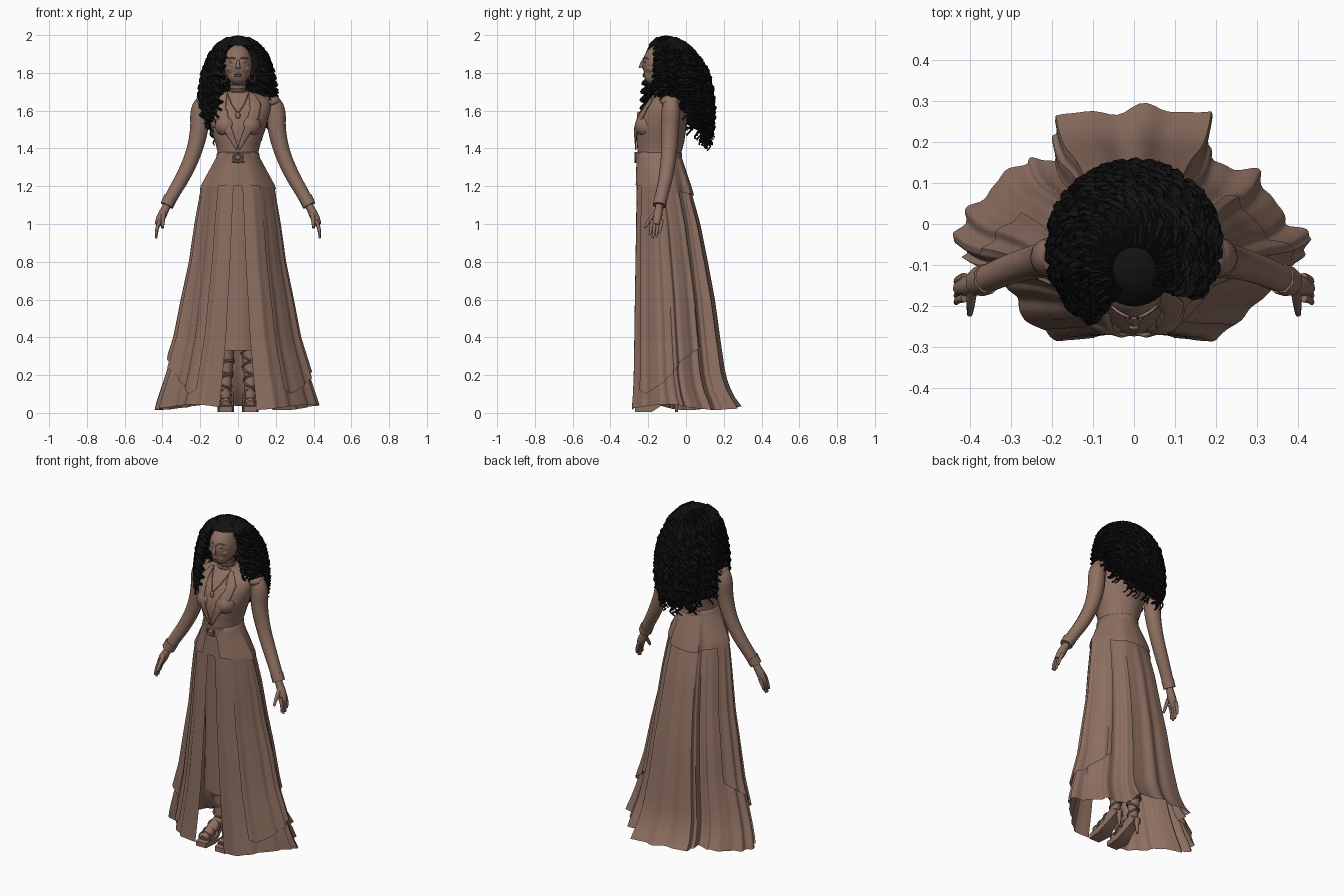
import bpy, bmesh, math, random
from mathutils import Vector

random.seed(4)
if "Cube" in bpy.data.objects:
    bpy.data.objects.remove(bpy.data.objects["Cube"], do_unlink=True)


def material(name, rgb):
    m = bpy.data.materials.new(name)
    m.use_nodes = True
    m.diffuse_color = (*rgb, 1)
    m.node_tree.nodes["Principled BSDF"].inputs["Base Color"].default_value = (*rgb, 1)
    return m


BROWN = material("warm brown", (0.27, 0.16, 0.12))
BLACK = material("soft black", (0.006, 0.006, 0.006))


def finish(ob, mat=BROWN):
    ob.data.materials.clear()
    ob.data.materials.append(mat)
    bpy.ops.object.select_all(action="DESELECT")
    ob.select_set(True)
    bpy.context.view_layer.objects.active = ob
    if ob.type == "CURVE":
        bpy.ops.object.convert(target="MESH")
        ob = bpy.context.object
    bpy.ops.object.shade_smooth_by_angle(angle=math.radians(50))
    return ob


def loft(name, rows, closed=False, mat=BROWN, caps=False):
    """Skin rows of points with quads."""
    bm = bmesh.new()
    grid = [[bm.verts.new(p) for p in row] for row in rows]
    n = len(rows[0])
    for a, b in zip(grid, grid[1:]):
        for i in range(n if closed else n - 1):
            k = (i + 1) % n
            bm.faces.new((a[i], a[k], b[k], b[i]))
    if caps:
        bm.faces.new(grid[0])
        bm.faces.new(grid[-1])
    bmesh.ops.recalc_face_normals(bm, faces=bm.faces)
    me = bpy.data.meshes.new(name)
    bm.to_mesh(me)
    bm.free()
    ob = bpy.data.objects.new(name, me)
    bpy.context.collection.objects.link(ob)
    return finish(ob, mat)


def tubes(name, paths, mat=BROWN, res=2, kind="NURBS"):
    """Round tubes; each path is a list of (x, y, z, radius)."""
    cu = bpy.data.curves.new(name, "CURVE")
    cu.dimensions, cu.bevel_depth, cu.bevel_resolution = "3D", 1, res
    cu.use_fill_caps, cu.resolution_u = True, 6
    for path in paths:
        sp = cu.splines.new(kind)
        sp.points.add(len(path) - 1)
        for p, (x, y, z, r) in zip(sp.points, path):
            p.co, p.radius = (x, y, z, 1), r
        if kind == "NURBS":
            sp.order_u, sp.use_endpoint_u = min(3, len(path)), True
    ob = bpy.data.objects.new(name, cu)
    bpy.context.collection.objects.link(ob)
    return finish(ob, mat)


def ball(name, loc, size, mat=BROWN, seg=24):
    bpy.ops.mesh.primitive_uv_sphere_add(segments=seg, ring_count=seg // 2, location=loc)
    ob = bpy.context.object
    ob.name, ob.scale = name, size
    bpy.ops.object.transform_apply(location=True, rotation=False, scale=True)
    return finish(ob, mat)


def ring(name, loc, major, minor, tilt=(0, 0, 0), scale=(1, 1, 1)):
    bpy.ops.mesh.primitive_torus_add(location=loc, rotation=tilt, major_radius=major,
                                     minor_radius=minor, major_segments=28, minor_segments=6)
    ob = bpy.context.object
    ob.name, ob.scale = name, scale
    return finish(ob)


def table(x, pairs):
    for (a, va), (b, vb) in zip(pairs, pairs[1:]):
        if x <= b:
            return va + (vb - va) * max(0, (x - a) / (b - a))
    return pairs[-1][1]


def ellipse(z, w, front, back, n=32):
    c, d = (front + back) / 2, (back - front) / 2
    return [(w * math.sin(math.tau * i / n), c - d * math.cos(math.tau * i / n), z) for i in range(n)]


# Jacket body, belt and buckle
torso = loft("jacket_body", [ellipse(*r) for r in (
    (1.2, .17, -.26, 0), (1.3, .12, -.26, -.02), (1.36, .103, -.255, -.03), (1.43, .12, -.26, -.01),
    (1.5, .145, -.268, 0), (1.56, .16, -.255, .005), (1.62, .175, -.22, 0), (1.66, .17, -.185, -.015),
    (1.685, .12, -.165, -.03), (1.705, .06, -.15, -.04))], True, caps=True)
loft("belt", [ellipse(z, w, -.262 - e, -.026 + e) for z, w, e in (
    (1.325, .112, 0), (1.33, .119, .006), (1.375, .112, .006), (1.38, .104, 0))], True)
ring("belt_buckle", (0, -.268, 1.352), .024, .006, (math.pi / 2, 0, 0))
ball("buckle_centre", (0, -.266, 1.352), (.014, .008, .014), seg=12)

# Skirt panels: waist oval blended into an irregular hem with a train and a front slit
HEM = [(-.1, -.28), (-.19, -.29), (-.27, -.23), (-.33, -.13), (-.42, -.08), (-.45, -.02), (-.38, .07),
       (-.28, .16), (-.2, .17), (-.2, .28), (0, .297), (.19, .28), (.19, .16), (.31, .13), (.37, .02),
       (.45, -.03), (.4, -.1), (.3, -.2), (.2, -.29), (.1, -.28)]
WIDE = [(.03, 1), (.2, .83), (.4, .65), (.6, .54), (.8, .42), (1, .34), (1.2, .24), (1.28, .12), (1.36, 0)]
DEEP = [(.03, 1), (.1, .84), (.2, .73), (.4, .64), (.6, .56), (.8, .45), (1, .33), (1.2, .16), (1.36, 0)]


def skirt_point(u, z, grow):
    f = u * (len(HEM) - 1)
    i = min(int(f), len(HEM) - 2)
    h = Vector(HEM[i]).lerp(Vector(HEM[i + 1]), f - i)
    a = math.atan2(h.x, -.14 - h.y)
    low = math.atan2(.1, .14)
    a = math.copysign(max(0, abs(a) - low) * math.pi / (math.pi - low), a)
    wx, wy = .105 * math.sin(a), -.145 - .115 * math.cos(a)
    fx, fy = table(z, WIDE), table(z, DEEP)
    pleat = math.sin(math.tau * 21 * u) + .5 * math.sin(math.tau * 34 * u + 1)
    k = grow + .035 * min(fx, .6) * pleat * (0.3 if z > 1.15 else 1) * min(1, 8 * u, 8 * (1 - u))
    return ((wx + (h.x - wx) * fx) * k, -.14 + (wy + (h.y - wy) * fy + .14) * min(k, 1.04), z)


def panel(name, u0, u1, top, hem, grow, cols=200, rows=28):
    us = [u0 + (u1 - u0) * i / cols for i in range(cols + 1)]
    return loft(name, [[skirt_point(u, top + (hem(u) - top) * j / rows, grow) for u in us]
                       for j in range(rows + 1)])


panel("long_skirt", 0, 1, 1.36, lambda u: .03 + .015 * math.sin(17 * u), .98)
panel("jacket_peplum", .03, .97, 1.36, lambda u: 1.15 + .06 * abs(2 * u - 1), 1.06, 100, 8)
panel("right_flap", .08, .33, 1.2, lambda u: .1 + 1.3 * abs(u - .1), 1.04, 60)
panel("left_flap", .67, .92, 1.2, lambda u: .1 + 1.1 * abs(.9 - u), 1.03, 60)
loft("inner_skirt", [ellipse(z, w, -.225, back) for z, w, back in (
    (1.2, .13, -.03), (.8, .12, -.01), (.33, .13, .0))], True)

# Neck, head and face
tubes("neck", [[(0, -.095, 1.66, .05), (0, -.105, 1.72, .04), (0, -.125, 1.8, .042)]])
ball("head", (0, -.14, 1.845), (.075, .09, .105))
ball("jaw", (0, -.165, 1.79), (.054, .058, .055))
tubes("nose", [[(0, -.226, 1.868, .007), (0, -.236, 1.845, .01), (0, -.238, 1.825, .013)]])
for z, w in ((1.793, .022), (1.783, .019)):
    ball("lip", (0, -.22, z), (w, .01, .006), seg=12)
for s in (1, -1):
    ball("eye", (s * .031, -.213, 1.857), (.014, .009, .007), seg=12)
    tubes("brow", [[(s * .013, -.226, 1.876, .004), (s * .035, -.219, 1.884, .005), (s * .055, -.2, 1.874, .003)]])
    ball("cheek", (s * .038, -.185, 1.825), (.028, .028, .024), seg=16)
    ring("hoop_earring", (s * .075, -.13, 1.775), .022, .004, (math.pi / 2, 0, s * .8))

# Necklaces and lapels
for z, r in ((1.715, .045), (1.735, .043), (1.7, .052)):
    ring("choker", (0, -.108, z), r, .004)
tubes("pendant_chain", [[(s * .055, -.16, 1.69, .003), (s * .035, -.215, 1.63, .003), (0, -.25, 1.585, .003)]
                        for s in (1, -1)])
ball("pendant", (0, -.252, 1.575), (.013, .008, .02), seg=12)
INNER = [(.055, -.13, 1.7), (.062, -.18, 1.64), (.05, -.23, 1.56), (.025, -.26, 1.48), (0, -.27, 1.4)]
OUTER = [(.075, -.13, 1.695), (.125, -.18, 1.64), (.12, -.22, 1.575), (.07, -.25, 1.48), (.012, -.27, 1.39)]
for s in (1, -1):
    ball("bust", (s * .062, -.205, 1.52), (.062, .066, .06))
    rows = []
    for j in range(17):
        f = min(j / 4, 3.999)
        i = int(f)
        a, b = (Vector(e[i]).lerp(Vector(e[i + 1]), f - i) for e in (INNER, OUTER))
        rows.append([Vector((s * p.x, p.y - .02, p.z)) for p in (a.lerp(b, q / 5) for q in range(6))])
    lapel = loft("lapel", rows)
    wrap = lapel.modifiers.new("fit", "SHRINKWRAP")
    wrap.target, wrap.offset = torso, .012
    lapel.modifiers.new("thick", "SOLIDIFY").thickness = .006

    # Arms, cuffs and hands
    tubes("sleeve", [[(s * x, y, z, r) for x, y, z, r in (
        (.14, -.08, 1.655, .025), (.18, -.08, 1.65, .042), (.205, -.08, 1.6, .05), (.203, -.085, 1.5, .048),
        (.235, -.09, 1.37, .041), (.29, -.105, 1.25, .038), (.35, -.13, 1.15, .034), (.375, -.14, 1.1, .034))]], res=4)
    ball("shoulder_pad", (s * .18, -.08, 1.65), (.045, .055, .033))
    tubes("cuff", [[(s * .357, -.133, 1.14, .038), (s * .378, -.141, 1.098, .037)]], kind="POLY")
    tubes("hand", [[(s * .37, -.14, 1.11, .02), (s * .39, -.145, 1.07, .023), (s * .41, -.152, 1.03, .026),
                    (s * .425, -.157, .995, .018)]])
    tubes("fingers", [[(s * .412, y, 1.02, .011), (s * .432, y - .003, .98, .01), (s * .433, y - .012, tip, .006)]
                      for y, tip in ((-.13, .95), (-.147, .93), (-.164, .925), (-.18, .94))])
    tubes("thumb", [[(s * .395, -.16, 1.06, .013), (s * .397, -.195, 1.02, .011), (s * .4, -.22, .98, .007)]])

    # Legs and strappy platform sandals
    x = s * .065
    tubes("leg", [[(x, -.09, .1, .03), (x, -.085, .16, .027), (x, -.075, .3, .046), (x, -.1, .5, .045),
                   (s * .07, -.12, .8, .06), (s * .07, -.14, 1.2, .07)]])
    tubes("foot", [[(x, -.07, .115, .028), (x, -.11, .1, .034), (x, -.18, .065, .035), (x, -.245, .045, .022)]])
    tubes("heel", [[(x, -.055, .1, .02), (x, -.05, .05, .009), (x, -.05, .004, .007)]])
    sole = [(-.05, .08, .11), (-.12, .045, .085), (-.18, .006, .045), (-.27, .006, .035)]
    loft("platform_sole", [[(x + a * w, y, z) for a, z in ((-1, lo), (1, lo), (1, hi), (-1, hi))]
                           for (y, lo, hi), w in zip(sole, (.026, .03, .043, .034))], True, caps=True)
    for i in range(6):
        z = .15 + .036 * i
        ring("ankle_strap", (x, -.086 + .05 * (z - .15), z), .034 + .09 * (z - .15), .006,
             (.3 * (-1) ** i, .35 * (-1) ** i, 0))
    for y, z in ((-.23, .05), (-.19, .065), (-.14, .09)):
        ring("toe_strap", (x, y, z), .038, .006, (1.2, 0, 0), (1, .8, 1))

# Hair: cap, inner mass and coiled strands
cap = ball("hair_cap", (0, -.105, 1.878), (.115, .115, .12), BLACK, 32)
bm = bmesh.new()
bm.from_mesh(cap.data)
bmesh.ops.delete(bm, geom=[v for v in bm.verts if v.co.y < -.14 and v.co.z < 1.925], context="VERTS")
bm.to_mesh(cap.data)
bm.free()
SPREAD = [(1.42, .185), (1.6, .2), (1.7, .195), (1.8, .178), (1.9, .14), (1.95, .105), (1.98, .06), (2, .02)]
TIPS = [(60, 1.7), (90, 1.64), (115, 1.56), (140, 1.45), (180, 1.41), (225, 1.46), (270, 1.53), (325, 1.51)]


def hair_point(deg, z, k=1):
    a, r = math.radians(deg), table(z, SPREAD) * k
    return Vector((r * math.sin(a), table(z, [(1.5, -.055), (1.8, -.07), (2, -.115)]) - r * math.cos(a), z))


loft("hair_mass", [[hair_point(d, 1.985 + (table(d, TIPS) + .03 - 1.985) * j / 14, .93)
                    for d in range(62, 324, 6)] for j in range(15)], mat=BLACK)
strands = []
for n in range(190):
    deg = 60 + 265 * (n + random.random()) / 190
    tip = table(deg, TIPS) + random.uniform(-.03, .1)
    k, phase = random.uniform(.9, 1.02), random.uniform(0, math.tau)
    path = []
    for i in range(71):
        t = i / 70
        z = 1.982 + (tip - 1.982) * t
        w = phase + t * math.tau * 10
        c = hair_point(deg + 4 * math.sin(t * 5 + phase), z, k)
        c += Vector((math.cos(w), math.sin(w), .4 * math.sin(w))) * .014 * min(1, 4 * t)
        path.append((*c, .009 * (1 - .5 * t ** 4)))
    strands.append(path)
tubes("hair_curls", strands, BLACK, 0, "POLY")
